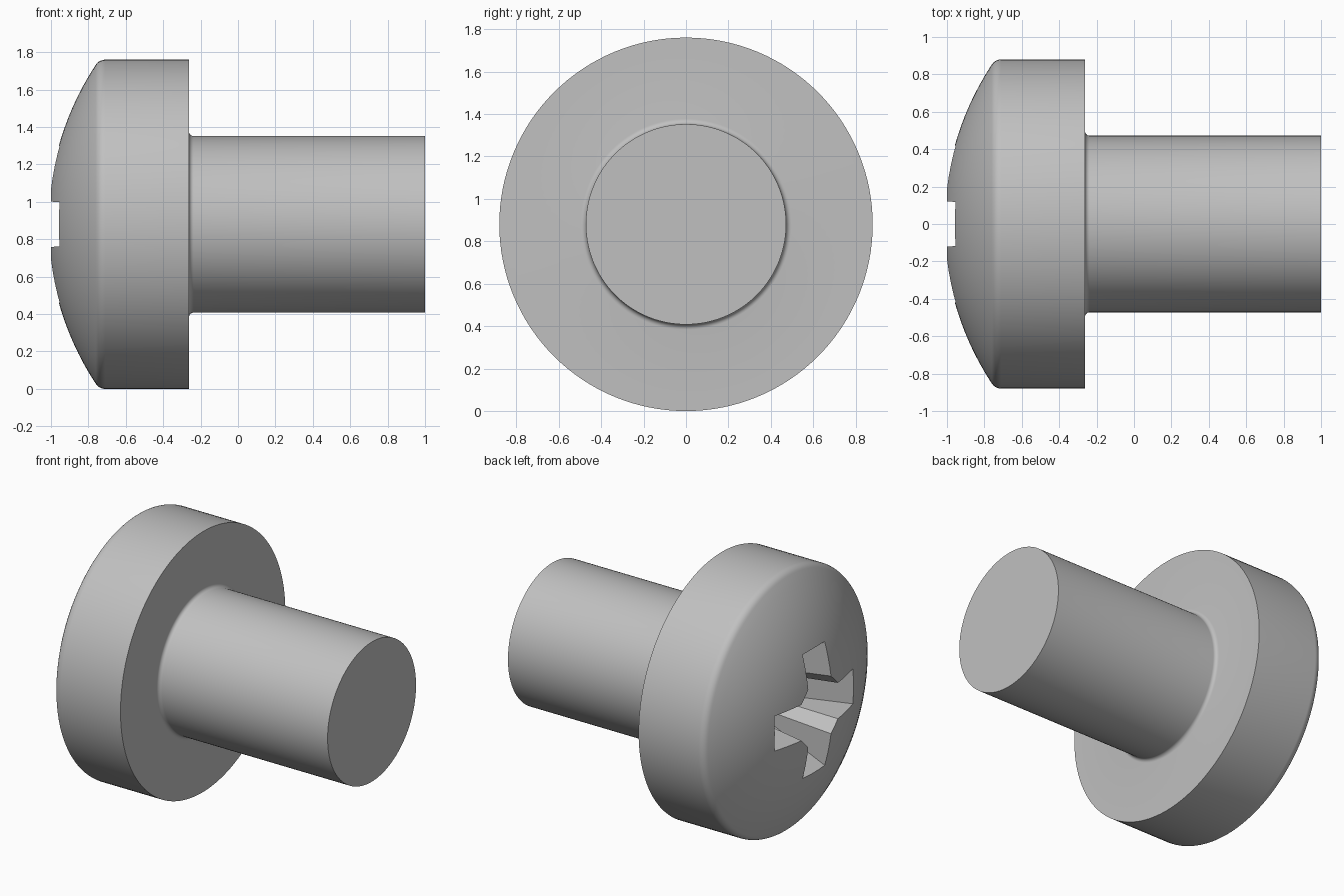
import bpy, bmesh
from math import sin, cos, asin, sqrt, pi, radians
from mathutils import Matrix, Vector

AXIS_Z = 0.88
SEGMENTS = 128

cube = bpy.data.objects.get("Cube")
if cube:
    bpy.data.objects.remove(cube, do_unlink=True)

metal = bpy.data.materials.new("plain_grey_metal")
metal.use_nodes = True
grey = (0.53, 0.53, 0.53, 1)
metal.diffuse_color = grey
metal.node_tree.nodes["Principled BSDF"].inputs["Base Color"].default_value = grey


def make_object(name, bm):
    bmesh.ops.recalc_face_normals(bm, faces=bm.faces)
    mesh = bpy.data.meshes.new(name)
    bm.to_mesh(mesh)
    bm.free()
    mesh.materials.append(metal)
    obj = bpy.data.objects.new(name, mesh)
    obj.location.z = AXIS_Z
    bpy.context.collection.objects.link(obj)
    return obj


def loft(rings, bm):
    """Bridge closed rings of points and cap both ends."""
    loops = [[bm.verts.new(p) for p in ring] for ring in rings]
    n = len(loops[0])
    for a, b in zip(loops, loops[1:]):
        for i in range(n):
            j = (i + 1) % n
            bm.faces.new((a[i], a[j], b[j], b[i]))
    bm.faces.new(loops[0])
    bm.faces.new(loops[-1])


def arc(cx, cr, radius, start, end, steps):
    """Profile points (x, r) along an arc, angles measured from +x."""
    angles = [start + (end - start) * i / steps for i in range(steps + 1)]
    return [(cx + radius * cos(a), cr + radius * sin(a)) for a in angles]


# Turned profile: domed face, rounded rim, flat underside, fillet, shank
dome_radius, apex, rim_r = 1.55, -1.016, 0.851
rim_angle = pi - asin(rim_r / dome_radius)
profile = arc(apex + dome_radius, 0, dome_radius, pi - 0.02, rim_angle, 14)
profile += arc(-0.71, 0.82, 0.06, rim_angle, pi / 2, 8)[1:]
profile += [(-0.262, 0.88)]
profile += arc(-0.237, 0.497, 0.025, pi, 1.5 * pi, 6)
profile += [(1.0, 0.472)]

bm = bmesh.new()
loft([[(x, r * cos(2 * pi * i / SEGMENTS), r * sin(2 * pi * i / SEGMENTS))
       for i in range(SEGMENTS)] for x, r in profile], bm)
screw = make_object("screw_body", bm)


# Cross recess: four tapering arms with chamfered inner corners
def cross_section(x, tip, half, core):
    arm = [(tip, -half), (tip, half), (core, half)]
    points = []
    for k in range(4):
        turn = Matrix.Rotation(k * pi / 2, 3, 'X')
        points.append(turn @ Vector((x, core, -half)))
        points += [turn @ Vector((x, y, z)) for y, z in arm]
    return points


def section_at(x):
    t = (x + 0.957) / 0.457
    return cross_section(x, 0.42 - 0.23 * t, 0.118 - 0.035 * t, 0.19 - 0.05 * t)


bm = bmesh.new()
loft([section_at(-1.1), section_at(-0.5),
      cross_section(-0.45, 0.03, 0.01, 0.02)], bm)
cutter = make_object("recess_cutter", bm)
cutter.hide_render = True

cut = screw.modifiers.new("cross_recess", 'BOOLEAN')
cut.operation = 'DIFFERENCE'
cut.solver = 'EXACT'
cut.object = cutter
bpy.ops.object.select_all(action='DESELECT')
screw.select_set(True)
bpy.context.view_layer.objects.active = screw
bpy.ops.object.modifier_apply(modifier=cut.name)
bpy.data.objects.remove(cutter, do_unlink=True)
bpy.ops.object.shade_smooth_by_angle(angle=radians(25))
